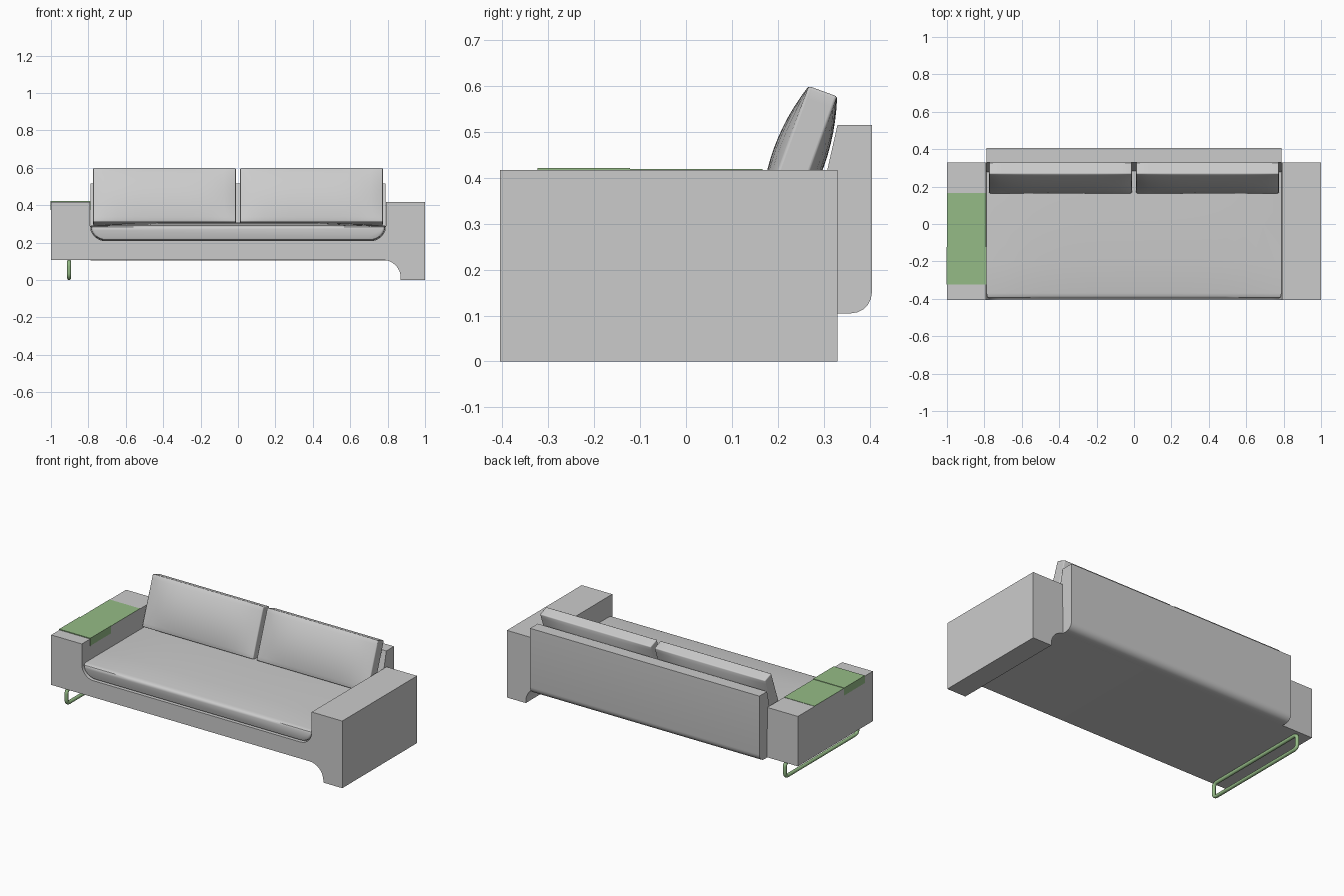
import bpy, bmesh, math

if "Cube" in bpy.data.objects:
    bpy.data.objects.remove(bpy.data.objects["Cube"])

green = bpy.data.materials.new("green")
green.diffuse_color = (0.30, 0.50, 0.24, 1)
green.use_nodes = True
green.node_tree.nodes["Principled BSDF"].inputs["Base Color"].default_value = green.diffuse_color


def finish(name, bm, mat=None, bevel=0, segments=3):
    bmesh.ops.recalc_face_normals(bm, faces=bm.faces)
    me = bpy.data.meshes.new(name)
    bm.to_mesh(me)
    bm.free()
    ob = bpy.data.objects.new(name, me)
    bpy.context.collection.objects.link(ob)
    if mat:
        me.materials.append(mat)
    bpy.ops.object.select_all(action='DESELECT')
    ob.select_set(True)
    bpy.context.view_layer.objects.active = ob
    if bevel:
        m = ob.modifiers.new("bevel", 'BEVEL')
        m.width, m.segments = bevel, segments
        m.limit_method, m.angle_limit = 'ANGLE', math.radians(40)
        bpy.ops.object.modifier_apply(modifier=m.name)
    bpy.ops.object.shade_smooth_by_angle(angle=math.radians(35))
    return ob


def loft(name, rings, mat=None, bevel=0, closed=False):
    """Skin a list of equal-length point rings, capped unless closed."""
    bm = bmesh.new()
    vs = [[bm.verts.new(p) for p in r] for r in rings]
    n = len(vs[0])
    pairs = list(zip(vs, vs[1:])) + ([(vs[-1], vs[0])] if closed else [])
    for a, b in pairs:
        for i in range(n):
            j = (i + 1) % n
            bm.faces.new((a[i], a[j], b[j], b[i]))
    if not closed:
        bm.faces.new(vs[0])
        bm.faces.new(vs[-1])
    return finish(name, bm, mat, bevel)


def arc(cx, cz, r, a0, a1, n=8):
    return [(cx + r * math.cos(math.radians(a0 + (a1 - a0) * i / n)),
             cz + r * math.sin(math.radians(a0 + (a1 - a0) * i / n)))
            for i in range(n + 1)]


def along_y(prof, y0, y1):
    return [[(x, y, z) for x, z in prof] for y in (y0, y1)]


# Frame: both arms, base and the right-hand panel foot in one profile
frame = ([(-1, 0.107), (-1, 0.417), (-0.79, 0.417)]
         + arc(-0.71, 0.29, 0.08, 180, 270)
         + arc(0.71, 0.29, 0.08, 270, 360)
         + [(0.79, 0.417), (1, 0.417), (1, 0), (0.87, 0)]
         + arc(0.775, 0.012, 0.095, 0, 90))
loft("frame", along_y(frame, -0.405, 0.33))

# Backrest slab: rounded lower rear edge, sloping front
back = ([(0.27, 0.25), (0.33, 0.515), (0.405, 0.515)]
        + arc(0.36, 0.15, 0.045, 0, -90, 5)
        + [(0.33, 0.105), (0.33, 0.25)])
loft("backrest", [[(x, y, z) for y, z in back] for x in (-0.788, 0.788)])

# Seat cushion: follows the frame's rounded trough, crowned on top
rings = []
N = 16
for y, d in [(-0.397, 0.014), (-0.393, 0.006), (-0.385, 0.002), (-0.37, 0),
             (-0.2, 0), (0.0, 0), (0.15, 0), (0.3, 0)]:
    crown = 0.018 * min(1, (y + 0.4) / 0.3)
    prof = arc(-0.708, 0.29, 0.08, 180, 270) + arc(0.708, 0.29, 0.08, 270, 360)
    for i in range(1, N):
        t = 1 - 2 * i / N
        prof.append((0.788 * t, 0.29 + crown * (1 - t ** 4)))
    rings.append([(x * (1 - d / 0.79), y, 0.25 + (z - 0.25) * (1 - d / 0.04))
                  for x, z in prof])
loft("seat_cushion", rings)

# Two padded back cushions leaning on the backrest
for side, name in ((-1, "back_cushion_left"), (1, "back_cushion_right")):
    bm = bmesh.new()
    bmesh.ops.create_cube(bm, size=2)
    bmesh.ops.subdivide_edges(bm, edges=bm.edges[:], cuts=11, use_grid_fill=True)
    for v in bm.verts:
        u, t, w = v.co
        half = 0.033 + 0.025 * (1 - u ** 4) * (1 - w * w)
        v.co = (u * 0.381, t * half, w * 0.153)
    ob = finish(name, bm, bevel=0.013)
    ob.location = (side * 0.393, 0.246, 0.445)
    ob.rotation_euler.x = math.radians(-20)

# Thin tray on the left arm, with a strip folded over both sides
tray = [(-1, 0.416), (-1, 0.419), (-0.79, 0.419), (-0.79, 0.416)]
loft("arm_tray", along_y(tray, -0.32, 0.167), green)
a, b, e = -1.0, -0.79, 0.002
strip = [(a - e, 0.375), (a - e, 0.422), (b + e, 0.422), (b + e, 0.375),
         (b, 0.375), (b, 0.417), (a, 0.417), (a, 0.375)]
loft("arm_tray_strip", along_y(strip, -0.324, -0.122), green)

# Sled leg: closed round-bar loop with rounded corners
r, R = 0.011, 0.025
y0, y1, z0, z1 = -0.394, 0.319, r, 0.098
rings = []
for cy, cz, a0 in ((y1 - R, z1 - R, 0), (y0 + R, z1 - R, 90),
                   (y0 + R, z0 + R, 180), (y1 - R, z0 + R, 270)):
    for i in range(7):
        t = math.radians(a0 + 15 * i)
        ring = []
        for k in range(12):
            p = 2 * math.pi * k / 12
            rad = R + r * math.cos(p)
            ring.append((-0.903 + r * math.sin(p),
                         cy + rad * math.cos(t), cz + rad * math.sin(t)))
        rings.append(ring)
loft("sled_leg", rings, green, closed=True)
